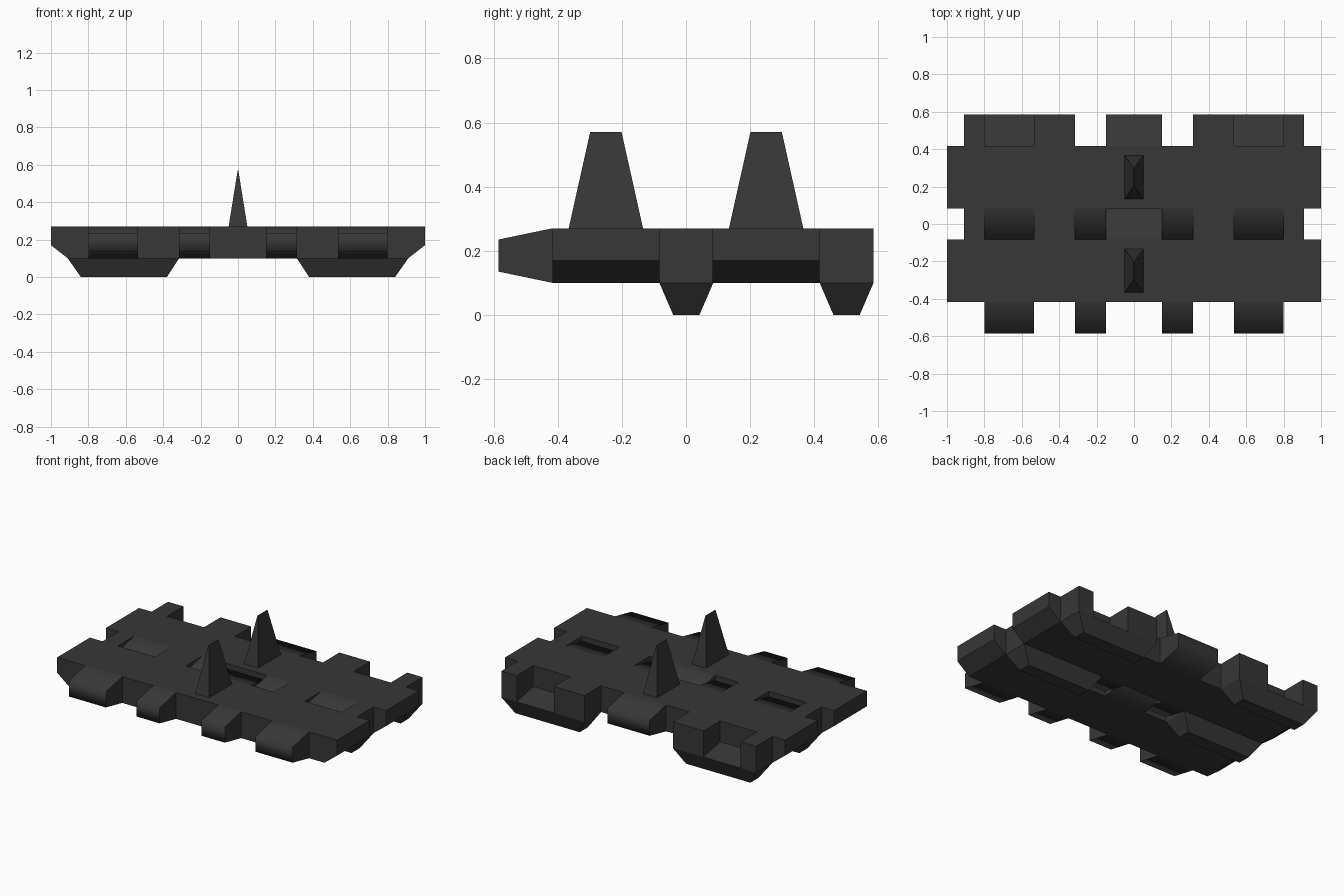
import bpy, bmesh, math

if "Cube" in bpy.data.objects:
    bpy.data.objects.remove(bpy.data.objects["Cube"])

steel = bpy.data.materials.new("dark steel")
steel.diffuse_color = (0.038, 0.038, 0.038, 1)
steel.use_nodes = True
steel.node_tree.nodes["Principled BSDF"].inputs["Base Color"].default_value = steel.diffuse_color


def finish(name, bm, smooth=False):
    bmesh.ops.recalc_face_normals(bm, faces=bm.faces)
    me = bpy.data.meshes.new(name)
    bm.to_mesh(me)
    bm.free()
    me.materials.append(steel)
    ob = bpy.data.objects.new(name, me)
    bpy.context.collection.objects.link(ob)
    if smooth:
        bpy.ops.object.select_all(action='DESELECT')
        ob.select_set(True)
        bpy.context.view_layer.objects.active = ob
        bpy.ops.object.shade_smooth_by_angle(angle=math.radians(82))
    return ob


def loft(name, a, b, smooth=False):
    """Solid between two matching loops of points."""
    bm = bmesh.new()
    va = [bm.verts.new(p) for p in a]
    vb = [bm.verts.new(p) for p in b]
    bm.faces.new(va)
    bm.faces.new(vb)
    n = len(a)
    for i in range(n):
        j = (i + 1) % n
        bm.faces.new((va[i], va[j], vb[j], vb[i]))
    return finish(name, bm, smooth)


def side_prism(name, x0, x1, yz, oy, smooth=False):
    """Side (y, z) profile swept along x."""
    loft(name, [(x0, y + oy, z) for y, z in yz],
         [(x1, y + oy, z) for y, z in yz], smooth)


def rect(x0, x1, y0, y1, z):
    return [(x0, y0, z), (x1, y0, z), (x1, y1, z), (x0, y1, z)]


def spans(x0, x1):
    return ((x0, x1), (-x1, -x0))


LOW, TOP = 0.10, 0.27
B, E = 0.167, 0.335          # body half depth, end of the lugs
front_tooth = [(-B, LOW), (-B, TOP), (-E, 0.235), (-E, 0.135)]
rear_tooth = [(-y, z) for y, z in front_tooth]
finger = [(B, LOW), (E, LOW), (E, TOP), (B, TOP)]
pocket = [(B, LOW), (E, LOW), (B, 0.135)]

for oy in (-0.25, 0.25):
    # main plate with chamfered lower ends
    plate = [(-1, TOP), (1, TOP), (1, 0.17), (0.91, LOW), (-0.91, LOW), (-1, 0.17)]
    loft("link_plate", [(x, oy - B, z) for x, z in plate],
         [(x, oy + B, z) for x, z in plate])

    # tapered front teeth and central rear tooth
    for x0, x1 in spans(0.15, 0.315) + spans(0.535, 0.80):
        side_prism("front_tooth", x0, x1, front_tooth, oy, True)
    side_prism("rear_tooth", -0.15, 0.15, rear_tooth, oy, True)

    # rear fingers either side of a sloping pocket
    for x0, x1 in spans(0.315, 0.535) + spans(0.80, 0.91):
        side_prism("rear_finger", x0, x1, finger, oy)
    for x0, x1 in spans(0.535, 0.80):
        side_prism("pocket_floor", x0, x1, pocket, oy)

    # ground grips under the rear fingers
    for s in (-1, 1):
        xa, xb = sorted((s * 0.315, s * 0.91))
        xc, xd = sorted((s * 0.38, s * 0.84))
        loft("ground_grip", rect(xa, xb, oy + B, oy + E, LOW),
             rect(xc, xd, oy + 0.21, oy + 0.292, 0))

    # guide horn ending in a thin ridge
    loft("guide_horn", rect(-0.05, 0.05, oy - 0.116, oy + 0.116, TOP),
         rect(-0.002, 0.002, oy - 0.049, oy + 0.049, 0.57))
